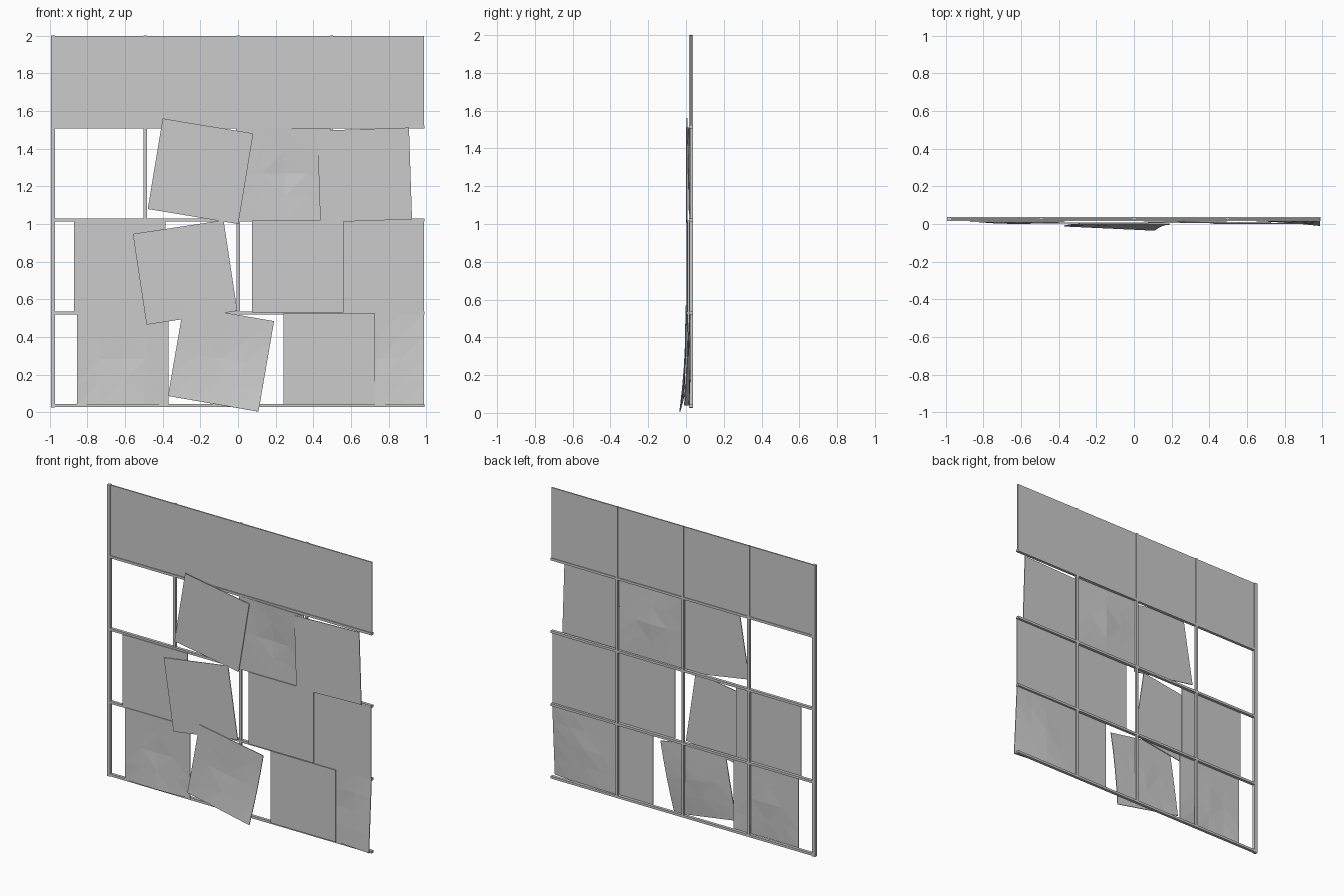
import bpy, bmesh, math
from mathutils import Matrix, Vector

if "Cube" in bpy.data.objects:
    bpy.data.objects.remove(bpy.data.objects["Cube"])

SIZE = 0.487      # panel edge length
THICK = 0.005


def bar(name, x0, x1, y0, y1, z0, z1):
    bm = bmesh.new()
    bmesh.ops.create_cube(bm, size=1)
    for v in bm.verts:
        v.co = Vector(((x0 + x1) / 2 + v.co.x * (x1 - x0),
                       (y0 + y1) / 2 + v.co.y * (y1 - y0),
                       (z0 + z1) / 2 + v.co.z * (z1 - z0)))
    finish(name, bm)


def finish(name, bm):
    me = bpy.data.meshes.new(name)
    bm.to_mesh(me)
    bm.free()
    ob = bpy.data.objects.new(name, me)
    bpy.context.collection.objects.link(ob)
    return ob


def panel(name, x, y, z, angle=0, bend=None, thick=THICK):
    """Square sheet facing -y; bend(u, v) gives forward offset, u and v in 0..1."""
    bm = bmesh.new()
    n = 4 if bend else 1
    bmesh.ops.create_grid(bm, x_segments=n, y_segments=n, size=SIZE / 2,
                          matrix=Matrix.Rotation(math.pi / 2, 4, 'X'))
    if bend:
        for v in bm.verts:
            v.co.y -= bend(v.co.x / SIZE + 0.5, v.co.z / SIZE + 0.5)
        bmesh.ops.triangulate(bm, faces=bm.faces[:])
    ob = finish(name, bm)
    ob.matrix_world = (Matrix.Translation((x, y, z))
                       @ Matrix.Rotation(math.radians(-angle), 4, 'Y'))
    mod = ob.modifiers.new("thickness", 'SOLIDIFY')
    mod.thickness = thick
    mod.offset = 0


# Dents and curled corners
def dent(u, v, cu, cv, depth):
    return depth * math.exp(-((u - cu) ** 2 + (v - cv) ** 2) / 0.05)


def bulge_top(u, v):
    return 0.016 * max(0, u + v - 1.1) - dent(u, v, 0.5, 0.5, 0.008)


def bulge_low(u, v):
    return 0.012 * (1 - v) ** 2 * math.sin(math.pi * u) + dent(u, v, 0.5, 0.5, -0.006)


def curl_big(u, v):
    return 0.032 * (1 - v) ** 2 * (0.3 + 0.7 * u) + dent(u, v, 0.5, 0.5, -0.005)


def curl_right(u, v):
    return 0.028 * (1 - v) * u * u + dent(u, v, 0.5, 0.5, -0.006)


# Frame: uprights and rails
bar("left_post", -0.992, -0.97, 0.016, 0.036, 0.025, 2.0)
for i, x in enumerate((-0.492, 0.001, 0.496)):
    bar(f"upright_{i}", x - 0.009, x + 0.009, 0.022, 0.036, 0.03, 2.0)
for i, z in enumerate((0.036, 0.528, 1.022, 1.514)):
    bar(f"rail_{i}", -0.99, 0.99, 0.016, 0.036, z - 0.008, z + 0.008)

# Intact top row
for i, x in enumerate((-0.738, -0.245, 0.248, 0.744)):
    panel(f"top_panel_{i}", x, 0.027, 1.755, thick=0.009)

# Second row
panel("second_row_tilted_panel", -0.199, 0.006, 1.28, -9.4)
panel("second_row_dented_panel", 0.248, 0.018, 1.267, bend=bulge_top)
panel("second_row_loose_panel", 0.672, 0.003, 1.26, 1.9)

# Third row
panel("third_row_slid_panel", -0.628, 0.013, 0.774)
panel("third_row_tilted_panel", -0.281, 0.004, 0.743, 8.6)
panel("third_row_mid_panel", 0.317, 0.009, 0.774)
panel("third_row_right_panel", 0.744, 0.018, 0.774)

# Bottom row
panel("bottom_row_dented_panel", -0.612, 0.014, 0.283, bend=bulge_low)
panel("bottom_row_curled_panel", -0.09, -0.001, 0.286, -9.8, curl_big)
panel("bottom_row_slid_panel", 0.484, 0.009, 0.283)
panel("bottom_row_right_panel", 0.744, 0.02, 0.283, bend=curl_right)
